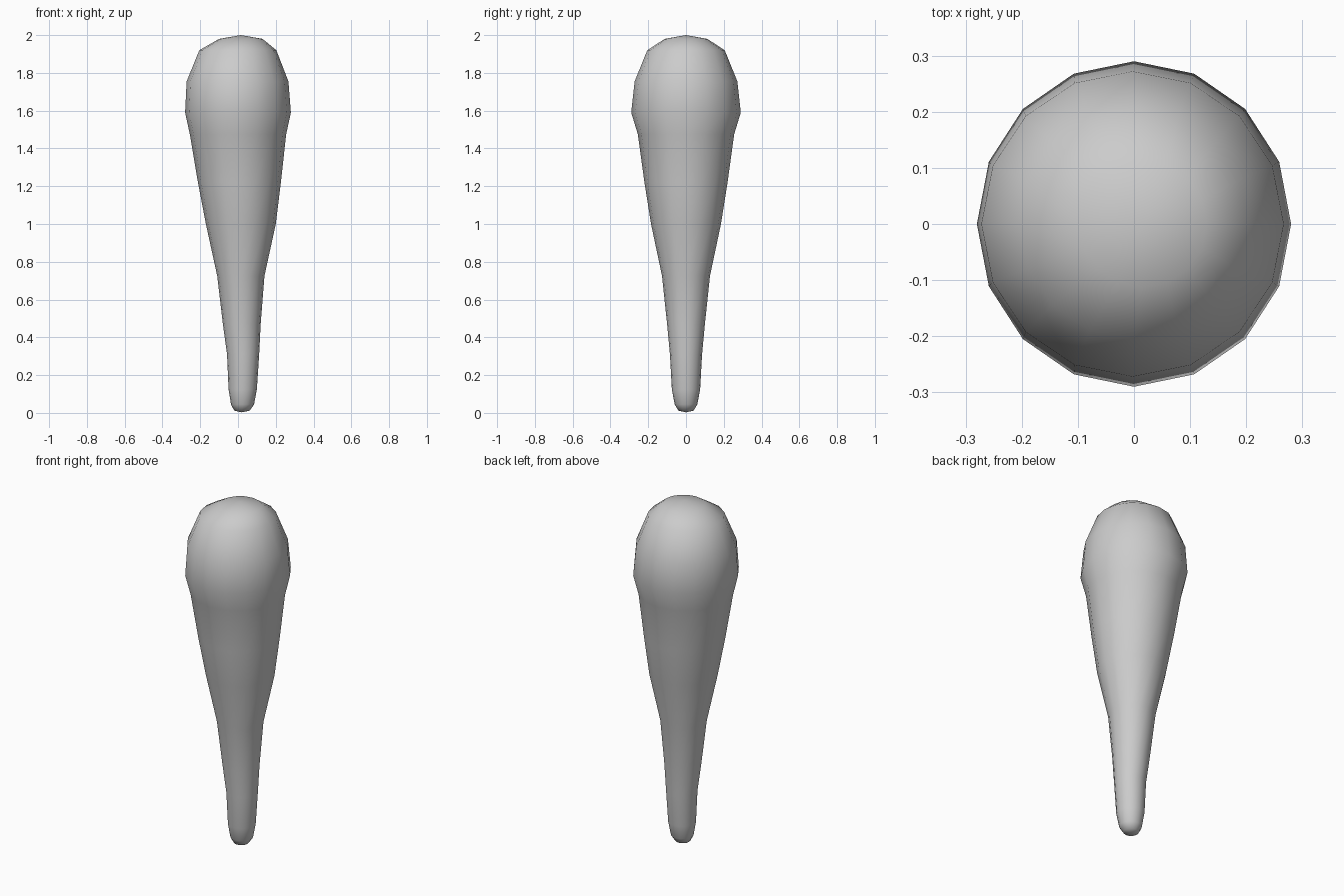
import bpy, bmesh, math

if "Cube" in bpy.data.objects:
    bpy.data.objects.remove(bpy.data.objects["Cube"])

SIDES = 16
# Ring profile: height, left x, right x, half depth in y
RINGS = [
    (0.012, -0.02, 0.062, 0.04),
    (0.045, -0.037, 0.085, 0.06),
    (0.125, -0.05, 0.10, 0.075),
    (0.31, -0.058, 0.112, 0.085),
    (0.47, -0.08, 0.12, 0.10),
    (0.725, -0.11, 0.14, 0.127),
    (1.0, -0.17, 0.20, 0.185),
    (1.22, -0.212, 0.227, 0.22),
    (1.475, -0.255, 0.255, 0.255),
    (1.59, -0.28, 0.28, 0.29),
    (1.755, -0.272, 0.267, 0.272),
    (1.92, -0.205, 0.203, 0.205),
    (1.98, -0.10, 0.13, 0.113),
]

bm = bmesh.new()

# Club body: slightly leaning 16-sided lathe
loops = []
for z, x0, x1, ry in RINGS:
    cx, rx = (x0 + x1) / 2, (x1 - x0) / 2
    loops.append([bm.verts.new((cx + rx * math.cos(a), ry * math.sin(a), z))
                  for a in (2 * math.pi * i / SIDES for i in range(SIDES))])
for low, high in zip(loops, loops[1:]):
    for i in range(SIDES):
        j = (i + 1) % SIDES
        bm.faces.new((low[i], low[j], high[j], high[i]))

# Rounded crown and butt end
crown = bm.verts.new((0.015, 0, 2.0))
butt = bm.verts.new((0.02, 0, 0.003))
for i in range(SIDES):
    j = (i + 1) % SIDES
    bm.faces.new((loops[-1][i], loops[-1][j], crown))
    bm.faces.new((loops[0][j], loops[0][i], butt))

for f in bm.faces:
    f.smooth = True
mesh = bpy.data.meshes.new("club")
bm.to_mesh(mesh)
bm.free()
club = bpy.data.objects.new("club", mesh)
bpy.context.collection.objects.link(club)
